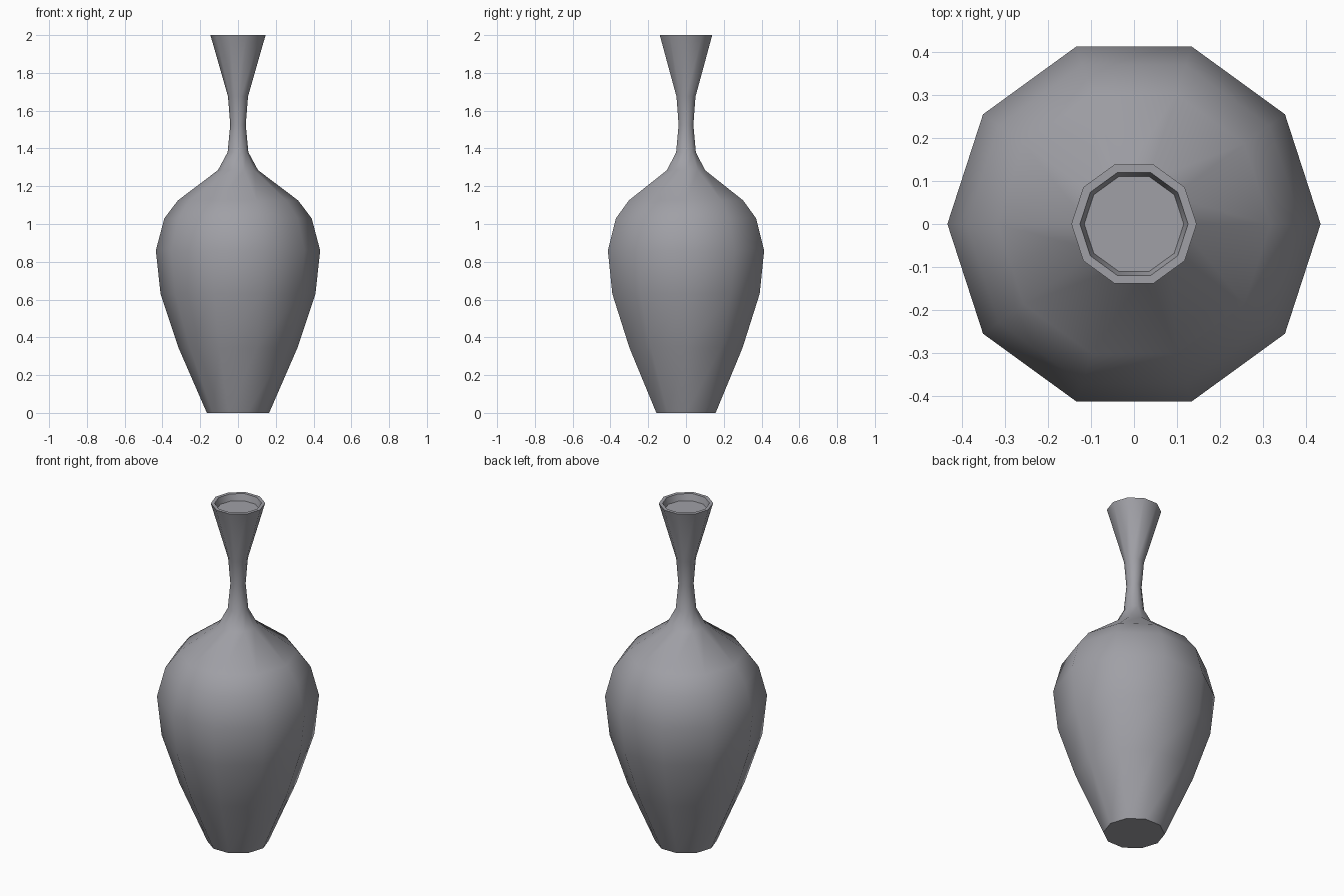
import bpy, bmesh, math

if "Cube" in bpy.data.objects:
    bpy.data.objects.remove(bpy.data.objects["Cube"])

SIDES = 10

# Outer profile from foot to lip, then the shallow recess in the mouth (radius, z)
profile = [(0.165, 0), (0.315, 0.345), (0.41, 0.63), (0.435, 0.86),
           (0.39, 1.03), (0.318, 1.125), (0.106, 1.285), (0.055, 1.38),
           (0.041, 1.525), (0.053, 1.675), (0.146, 2.0),
           (0.126, 2.0), (0.116, 1.962)]

# Vase: rings joined by quads, capped at the foot and the mouth floor
bm = bmesh.new()
rings = [[bm.verts.new((r * math.cos(math.tau * i / SIDES),
                        r * math.sin(math.tau * i / SIDES), z))
          for i in range(SIDES)] for r, z in profile]
for low, high in zip(rings, rings[1:]):
    for i in range(SIDES):
        j = (i + 1) % SIDES
        bm.faces.new((low[i], low[j], high[j], high[i]))
bm.faces.new(rings[0][::-1])
bm.faces.new(rings[-1])
bmesh.ops.recalc_face_normals(bm, faces=bm.faces)

mesh = bpy.data.meshes.new("vase")
bm.to_mesh(mesh)
bm.free()
vase = bpy.data.objects.new("vase", mesh)
bpy.context.collection.objects.link(vase)

# Plain grey
grey = bpy.data.materials.new("grey")
grey.diffuse_color = (0.35, 0.35, 0.38, 1)
grey.use_nodes = True
grey.node_tree.nodes["Principled BSDF"].inputs["Base Color"].default_value = grey.diffuse_color
mesh.materials.append(grey)

# Smooth body, sharp foot and lip
bpy.context.view_layer.objects.active = vase
vase.select_set(True)
bpy.ops.object.shade_smooth_by_angle(angle=math.radians(50))
